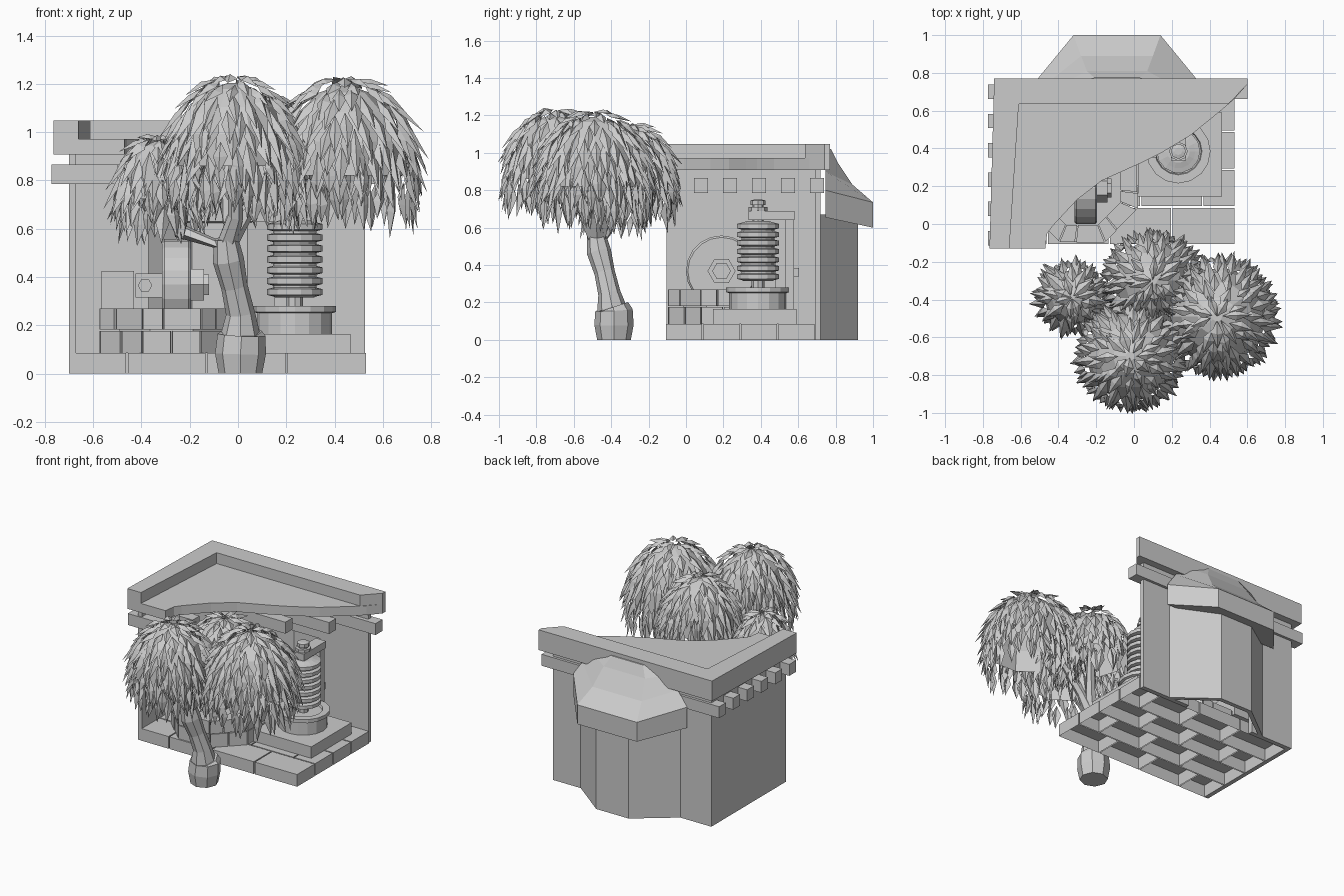
import bpy, bmesh, math, random
from mathutils import Vector

if "Cube" in bpy.data.objects:
    bpy.data.objects.remove(bpy.data.objects["Cube"])
random.seed(4)


def make(name, verts, faces, bevel=0, recalc=True):
    me = bpy.data.meshes.new(name)
    me.from_pydata([tuple(v) for v in verts], [], faces)
    if recalc:
        bm = bmesh.new()
        bm.from_mesh(me)
        bmesh.ops.recalc_face_normals(bm, faces=bm.faces)
        bm.to_mesh(me)
        bm.free()
    ob = bpy.data.objects.new(name, me)
    bpy.context.collection.objects.link(ob)
    if bevel:
        m = ob.modifiers.new("bevel", 'BEVEL')
        m.width, m.segments = bevel, 1
    return ob


def loft(name, rings, cap0=True, cap1=True, bevel=0):
    n = len(rings[0])
    verts = [p for r in rings for p in r]
    faces = [(k * n + i, k * n + (i + 1) % n, (k + 1) * n + (i + 1) % n, (k + 1) * n + i)
             for k in range(len(rings) - 1) for i in range(n)]
    if cap0:
        faces.append(tuple(range(n))[::-1])
    if cap1:
        faces.append(tuple(range(len(verts) - n, len(verts))))
    return make(name, verts, faces, bevel)


def prism(name, pts, z0, z1, **kw):
    return loft(name, [[(x, y, z) for x, y in pts] for z in (z0, z1)], **kw)


def box(name, x0, x1, y0, y1, z0, z1, **kw):
    return prism(name, [(x0, y0), (x1, y0), (x1, y1), (x0, y1)], z0, z1, **kw)


def lathe(name, c, profile, n, axis='Z', phase=0.0):
    rings = []
    for r, h in profile:
        ring = []
        for i in range(n):
            a = phase + math.tau * i / n
            u, v = r * math.cos(a), r * math.sin(a)
            o = {'Z': (u, v, h), 'X': (h, u, v), 'Y': (u, h, v)}[axis]
            ring.append([c[k] + o[k] for k in range(3)])
        rings.append(ring)
    return loft(name, rings)


def tube(name, path, n=8):
    pts = [Vector(p[:3]) for p in path]
    rings = []
    for i, p in enumerate(pts):
        d = pts[min(i + 1, len(pts) - 1)] - pts[max(i - 1, 0)]
        if i == 0:
            d = Vector((0, 0, 1))
        q = Vector((0, 0, 1)).rotation_difference(d.normalized())
        rings.append([p + q @ Vector((math.cos(math.tau * k / n), math.sin(math.tau * k / n), 0)) * path[i][3]
                      for k in range(n)])
    return loft(name, rings)


# Brick floor: four running-bond rows, open underneath
for row in range(4):
    y0 = -0.11 + 0.2 * row
    cuts = [-0.68, -0.46, -0.13, 0.2, 0.535] if row % 2 == 0 else [-0.68, -0.3, 0.035, 0.365, 0.535]
    for a, b in zip(cuts, cuts[1:]):
        box("floor_brick", a + .004, b - .004, y0 + .004, y0 + .196, 0, 0.085, cap0=False)

# Walls: left wall, back wall with alcove opening, apse shell
box("left_wall", -0.70, -0.67, -0.105, 0.72, 0, 0.907)
box("back_wall_left", -0.67, -0.37, 0.69, 0.72, 0, 0.907)
box("back_wall_right", 0.15, 0.525, 0.69, 0.72, 0, 0.907)
box("back_wall_lintel", -0.37, 0.15, 0.69, 0.72, 0.63, 0.907)
prism("apse_wall", [(.31, .72), (.05, .92), (-.2, .92), (-.46, .72),
                    (-.42, .72), (-.19, .89), (.04, .89), (.27, .72)], 0, 0.67)

# Apse roof: concave faceted hood
rings = []
for w0, w1, yf, zb, zf in [(.44, .23, 1.0, .655, .6), (.44, .23, 1.0, .80, .735),
                           (.37, .19, .89, .90, .83), (.28, .16, .81, .98, .95), (.16, .12, .775, 1.03, 1.02)]:
    rings.append([(-.09 - w0, .745, zb), (-.09 - w1, yf, zf), (-.09 + w1, yf, zf), (-.09 + w0, .745, zb)])
loft("apse_roof", rings)

# Main roof with broken curved edge, raised parapet on two sides
edge = [(.6, .77), (.6, .74), (.53, .66), (.46, .6), (.3, .47), (.15, .38), (.03, .32), (-.17, .23),
        (-.3, .13), (-.43, -.01), (-.46, -.05), (-.47, -.13)]
prism("roof_slab", [(-.765, -.13), (-.74, .77)] + edge, 0.907, 0.972)
prism("roof_parapet", [(-.765, -.13), (-.74, .77), (.6, .77), (.6, .74), (.5, .635),
                       (-.61, .635), (-.66, -.13)], 0.972, 1.048)

# Roof beams running through the left wall
for k, xe in enumerate((-.5, -.38, -.2, .12, .35, .6)):
    yc = -0.075 + 0.155 * k
    box("roof_beam", -.773, xe, yc - .038, yc + .038, 0.785, 0.865)

# Octagonal hearth: two tiers of bricks
hc = Vector((-.275, .2))
R = 0.3 / math.cos(math.pi / 8)
corner = [Vector((math.cos(a), math.sin(a))) * R for a in (math.pi / 8 + math.pi / 4 * i for i in range(8))]
for tier, (z0, z1, split) in enumerate([(.085, .177, .5), (.182, .27, .36)]):
    for i in range(8):
        a, b = corner[i], corner[(i + 1) % 8]
        for s, t in [(0, split), (split, 1)]:
            p, q = a.lerp(b, s + .015), a.lerp(b, t - .015)
            k = random.uniform(.97, 1.0)
            prism("hearth_brick", [hc + p * k, hc + q * k, hc + q * .68, hc + p * .68], z0, z1)
prism("hearth_fill", [hc + c * .72 for c in corner], .085, .25)

# Wheel on an axle with nuts and bearing block
wc = (0, .19, .368)
lathe("wheel", wc, [(.18, -.315), (.19, -.305), (.19, -.205), (.18, -.195)], 20, 'X')
lathe("axle_nut", wc, [(.075, -.195), (.075, -.14)], 6, 'X')
lathe("axle_washer", wc, [(.05, -.14), (.05, -.12)], 6, 'X')
box("bearing_block", -.425, -.315, .13, .25, .315, .415)
lathe("block_nut", (-.385, .13, .365), [(.03, -.02), (.03, .01)], 6, 'Y')
box("hearth_back_box", -.565, -.43, .27, .48, .26, .425)

# Ribbed column machine
mx, my = .235, .385
box("machine_plate", .02, .465, .145, .59, .085, .165)
lathe("machine_drum", (mx, my, 0), [(.155, .165), (.155, .25), (.17, .255), (.17, .28), (.125, .28), (.12, .265)], 16)
lathe("machine_stem", (mx, my, 0), [(.035, .26), (.03, .7), (.03, .72), (.04, .72), (.04, .745), (.02, .75)], 8)
prof = [(.08, .315)]
for k in range(7):
    z = .32 + .045 * k
    prof += [(.09, z), (.115, z + .006), (.115, z + .03), (.09, z + .036)]
lathe("machine_coil", (mx, my, 0), prof + [(.06, .635)], 14)
lathe("machine_collar", (mx, my, 0), [(.05, .69), (.05, .71)], 8)
box("machine_arm", mx - .04, mx + .04, .335, .58, .64, .688)
box("machine_post", mx - .03, mx + .03, .53, .578, .165, .64)
box("post_bolt", mx - .02, mx + .02, .578, .605, .34, .385)

# Tree trunk and branches
tube("trunk_foot", [(.01, -.385, 0, .09), (.01, -.385, .08, .105), (.015, -.385, .16, .1), (.015, -.39, .175, .085)], 8)
tube("trunk", [(.01, -.39, .15, .085), (.01, -.41, .25, .06), (-.015, -.435, .36, .055),
               (-.04, -.465, .47, .065), (-.05, -.48, .56, .05)], 8)
fork = (-.05, -.475, .52)
for mid, end in [((-.01, -.54, .65), (-.02, -.68, 1.0)), ((.0, -.43, .68), (.09, -.32, .98)),
                 ((.03, -.48, .66), (.38, -.49, 1.0)), ((-.24, -.42, .59), (-.31, -.39, .8))]:
    m2 = Vector(mid).lerp(Vector(end), .35) + Vector((0, 0, .03))
    tube("branch", [(*fork, .045), (*mid, .032), (*m2, .027), (*end, .015)], 6)

# Drooping leaf crowns: overlapping folded leaves around a dome
for cx, cy, top, R, H, L in [(.10, -.30, 1.15, .24, .34, .17), (.44, -.49, 1.22, .295, .39, .19),
                             (-.02, -.70, 1.23, .265, .36, .18), (-.33, -.39, .98, .165, .25, .17)]:
    vs, fs = [], []
    rows = 9
    for i in range(rows):
        base = 0.06 + 1.62 * i / (rows - 1)
        n = max(7, int(math.tau * R * math.sin(base) / .055))
        for j in range(n):
            th = base + random.uniform(-.07, .07)
            a = math.tau * (j + .5 * (i % 2) + random.uniform(-.25, .25)) / n
            out = Vector((math.cos(a), math.sin(a), 0))
            side = Vector((-math.sin(a), math.cos(a), 0))
            root = Vector((cx, cy, top - H)) + out * R * math.sin(th) + Vector((0, 0, H * math.cos(th)))
            tan = (out * R * math.cos(th) - Vector((0, 0, H * math.sin(th)))).normalized()
            nrm = side.cross(tan).normalized()
            if nrm.dot(out) < 0:
                nrm = -nrm
            ln = L * random.uniform(.7, 1.12) * (.75 if i < 3 else 1)
            w = random.uniform(.022, .033)
            d = tan * ln + side * random.uniform(-.03, .03)
            drop = Vector((0, 0, -.03)) if i < 6 else Vector()
            b = len(vs)
            vs += [root, root + d * .45 + side * w - nrm * .008, root + d * .5 + nrm * .012,
                   root + d * .45 - side * w - nrm * .008,
                   root + d + nrm * random.uniform(0, .03) + drop]
            fs += [(b, b + 2, b + 1), (b, b + 3, b + 2), (b + 1, b + 2, b + 4), (b + 2, b + 3, b + 4)]
    make("leaf_crown", vs, fs, recalc=False)
    # Inner dome under the leaves
    dome = [[(cx + R * .9 * math.sin(t) * math.cos(math.tau * k / 10),
              cy + R * .9 * math.sin(t) * math.sin(math.tau * k / 10),
              top - H + H * .93 * math.cos(t)) for k in range(10)] for t in (1.6, 1.2, .8, .4, .1)]
    loft("leaf_dome", dome, cap0=False)
